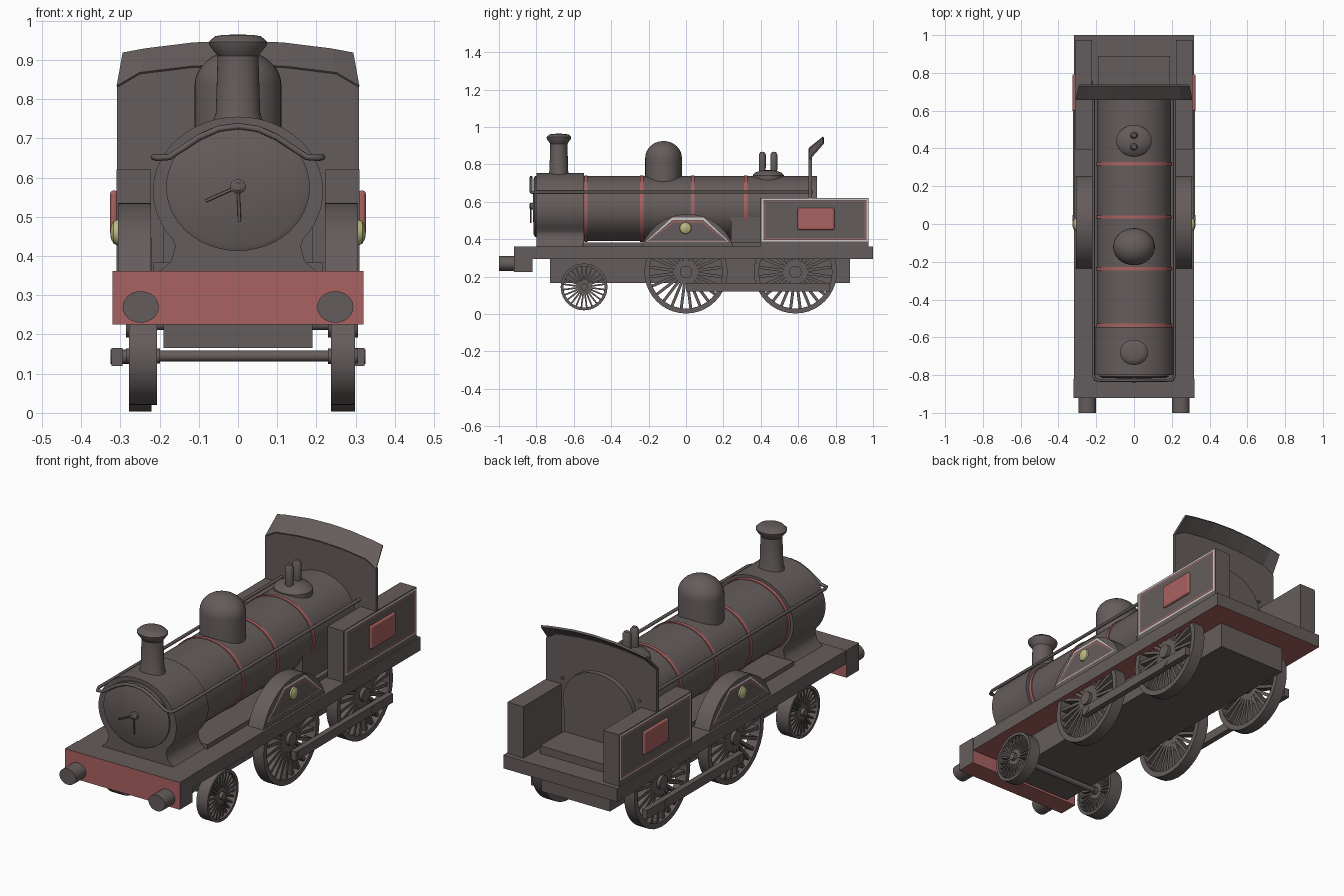
import bpy, bmesh, math
from mathutils import Vector

if "Cube" in bpy.data.objects:
    bpy.data.objects.remove(bpy.data.objects["Cube"])


def material(name, r, g, b):
    m = bpy.data.materials.new(name)
    m.use_nodes = True
    m.diffuse_color = (r, g, b, 1)
    bsdf = m.node_tree.nodes["Principled BSDF"]
    bsdf.inputs["Base Color"].default_value = (r, g, b, 1)
    bsdf.inputs["Roughness"].default_value = 0.8
    return m


GREY = material("charcoal grey", .13, .108, .106)
RED = material("dull red", .4, .12, .12)
WHITE = material("pale lining", .62, .58, .58)
BRASS = material("pale brass", .5, .5, .22)
WIDE = 1.13  # round parts are a little wider than tall


def finish(name, bm, *mats, smooth=True, normals=True):
    bmesh.ops.remove_doubles(bm, verts=bm.verts, dist=1e-5)
    if normals:
        bmesh.ops.recalc_face_normals(bm, faces=bm.faces)
    me = bpy.data.meshes.new(name)
    bm.to_mesh(me)
    bm.free()
    for m in mats:
        me.materials.append(m)
    ob = bpy.data.objects.new(name, me)
    bpy.context.collection.objects.link(ob)
    if smooth:
        bpy.ops.object.select_all(action='DESELECT')
        bpy.context.view_layer.objects.active = ob
        ob.select_set(True)
        bpy.ops.object.shade_smooth_by_angle(angle=math.radians(35))
    return ob


def box(name, x, y, z, *mats, red_if=None):
    bm = bmesh.new()
    bmesh.ops.create_cube(bm, size=1)
    for v in bm.verts:
        v.co = [a + (b - a) * (c + .5) for (a, b), c in zip((x, y, z), v.co)]
    bm.normal_update()
    for f in bm.faces:
        if red_if and red_if(f.normal):
            f.material_index = 1
    return finish(name, bm, *(mats or (GREY,)), smooth=False)


def lathe(name, profile, loc, axis, mat=GREY, wide=WIDE, n=40, closed=False):
    """Spin (radius, position along axis) pairs about an axis."""
    bm = bmesh.new()
    rings = []
    for r, h in profile:
        ring = []
        for i in range(n):
            a = math.tau * i / n
            c, s = r * math.cos(a), r * math.sin(a)
            p = {'x': (h, c, s), 'y': (c * wide, h, s), 'z': (c * wide, s, h)}[axis]
            ring.append(bm.verts.new(Vector(p) + Vector(loc)))
        rings.append(ring)
    pairs = list(zip(rings, rings[1:])) + ([(rings[-1], rings[0])] if closed else [])
    for a, b in pairs:
        for i in range(n):
            j = (i + 1) % n
            bm.faces.new((a[i], a[j], b[j], b[i]))
    if not closed:
        for ring, (r, h) in ((rings[0], profile[0]), (rings[-1], profile[-1])):
            if r > 0:
                bm.faces.new(ring)
    return finish(name, bm, mat)


def rod(name, r, h0, h1, loc, axis, mat=GREY, **kw):
    return lathe(name, [(r, h0), (r, h1)], loc, axis, mat, **kw)


def prism(name, pts, axis, a, b, mat=GREY):
    """Extrude an outline of (x, z) along y, or of (y, z) along x."""
    bm = bmesh.new()
    vs = [bm.verts.new((a, u, z) if axis == 'x' else (u, a, z)) for u, z in pts]
    top = bmesh.ops.extrude_face_region(bm, geom=[bm.faces.new(vs)])
    shift = (b - a, 0, 0) if axis == 'x' else (0, b - a, 0)
    bmesh.ops.translate(bm, vec=shift, verts=[v for v in top['geom'] if isinstance(v, bmesh.types.BMVert)])
    return finish(name, bm, mat)


def tube(name, pts, r):
    cu = bpy.data.curves.new(name, 'CURVE')
    cu.dimensions = '3D'
    cu.bevel_depth, cu.bevel_resolution, cu.use_fill_caps = r, 2, True
    sp = cu.splines.new('POLY')
    sp.points.add(len(pts) - 1)
    for p, co in zip(sp.points, pts):
        p.co = (*co, 1)
    cu.materials.append(GREY)
    bpy.context.collection.objects.link(bpy.data.objects.new(name, cu))


def lined_panel(name, pts, x):
    """Flat plate with a pale border and a thin red line inset in it."""
    bm = bmesh.new()
    vs = [bm.verts.new((x, y, z)) for y, z in (pts if x > 0 else pts[::-1])]
    face = bm.faces.new(vs)
    bm.normal_update()
    for width, index in ((.012, 1), (.008, 0), (.007, 2)):
        for f in bmesh.ops.inset_individual(bm, faces=[face], thickness=width)['faces']:
            f.material_index = index
        face.material_index = 0
    finish(name, bm, GREY, WHITE, RED, smooth=False, normals=False)


def wheel(name, r, x0, x1, y, z, spokes=24):
    rim = .88 * r
    lathe(name + "_rim", [(rim, x0), (r, x0), (r, x1), (rim, x1)], (0, y, z), 'x', closed=True)
    rod(name + "_hub", .15 * r, x0 - .008, x1 + .008, (0, y, z), 'x', n=20)
    bm = bmesh.new()
    xm, half, w = (x0 + x1) / 2, (x1 - x0) * .35, .035 * r
    for i in range(spokes):
        a = math.tau * (i + .5) / spokes
        made = bmesh.ops.create_cube(bm, size=2)['verts']
        for v in made:
            u, t = (.1 * r if v.co.y < 0 else rim + .004), v.co.z * w
            v.co = (xm + v.co.x * half, y + u * math.cos(a) - t * math.sin(a),
                    z + u * math.sin(a) + t * math.cos(a))
    finish(name + "_spokes", bm, GREY, smooth=False)


# Chassis and buffers
box("running_board", (-.317, .317), (-.83, 1), (.294, .361), GREY, RED, red_if=lambda n: n.z < -.5)
box("buffer_beam", (-.32, .32), (-.92, -.82), (.225, .362), GREY, RED,
    red_if=lambda n: abs(n.y) > .5 or n.z < -.5)
box("lower_frame", (-.19, .19), (-.727, .877), (.165, .3))
box("boiler_plinth", (-.215, .215), (-.55, .68), (.355, .383))
box("cab_step", (-.19, .19), (.7, .89), (.355, .4))

# Boiler, firebox and bands
MID = (0, 0, .564)
rod("boiler", .174, -.56, .7, MID, 'y', n=48)
box("firebox", (-.19, .19), (.24, .698), (.36, .56))
for i, y in enumerate((-.535, -.237, .037, .32)):
    lathe(f"boiler_band_{i + 1}", [(.17, y - .009), (.178, y - .009), (.178, y + .009), (.17, y + .009)],
          MID, 'y', RED, n=48, closed=True)

# Smokebox with flared saddle
saddle = [(.16, .425), (.17, .387), (.2, .36)]
arc = [math.radians(-40 + 260 * i / 36) for i in range(37)]
prism("smokebox", [(x, z) for x, z in saddle[::-1]]
      + [(.217 * math.cos(a), .565 + .19 * math.sin(a)) for a in arc]
      + [(-x, z) for x, z in saddle], 'y', -.8, -.545)
lathe("smokebox_door", [(.162, -.79), (.162, -.808), (.15, -.814), (0, -.82)], (0, 0, .575), 'y', n=48)
lathe("door_knob", [(.018, -.81), (.018, -.832), (.01, -.838), (0, -.838)], (0, 0, .577), 'y', n=20)
tube("door_handle_side", [(0, -.83, .577), (-.082, -.83, .54)], .004)
tube("door_handle_down", [(0, -.83, .577), (.004, -.83, .487)], .004)

# Handrail sweeping over the smokebox front and along the boiler
half = [(.215, .68, .652), (.215, -.8, .652), (.205, -.825, .65), (.175, -.828, .652),
        (.145, -.828, .672), (.1, -.828, .702), (.05, -.828, .724)]
tube("handrail", half + [(0, -.828, .731)] + [(-x, y, z) for x, y, z in half[::-1]], .008)

# Boiler top fittings
lathe("chimney", [(.062, .725), (.05, .765), (.046, .91), (.064, .936), (.066, .946),
                  (.052, .96), (.036, .963), (0, .965)], (0, -.68, 0), 'z')
lathe("steam_dome", [(.098, .68), (.098, .835)]
      + [(.098 * math.cos(a), .835 + .09 * math.sin(a)) for a in [math.pi / 16 * i for i in range(1, 9)]],
      (0, -.12, 0), 'z')
lathe("safety_valve_base", [(.083, .7), (.083, .742), (.07, .757), (.035, .768), (0, .77)], (0, .44, 0), 'z')
for name, y in (("front", .408), ("rear", .47)):
    lathe(name + "_safety_valve", [(.016, .74), (.019, .79), (.019, .852), (.011, .866), (0, .868)],
          (0, y, 0), 'z', n=16)

# Cab sheet and its backward leaning canopy
edge = [(-.308, .83), (-.25, .864), (-.12, .88), (0, .885), (.12, .88), (.25, .864), (.308, .83)]
prism("cab_front_sheet", [(-.308, .36)] + edge + [(.308, .36)], 'y', .656, .674)
bm = bmesh.new()
rows = [(bm.verts.new((x, .66, z)),
         bm.verts.new((x * .95, .735, .945 - .03 * (x / .308) ** 2)))
        for x, z in edge]
for (a, b), (c, d) in zip(rows, rows[1:]):
    bm.faces.new((a, c, d, b))
canopy = finish("cab_canopy", bm, GREY, smooth=False)
mod = canopy.modifiers.new("thickness", 'SOLIDIFY')
mod.thickness, mod.offset = .01, 0

# Side tanks, splashers, rods and wheels on both sides
R, CZ = .259, .276
arch = [(R * math.sin(t), CZ + R * math.cos(t)) for t in [math.radians(-71 + 142 * i / 24) for i in range(25)]]
tank_outline = [(.405, .387), (.973, .387), (.973, .617), (.405, .617)]
splasher_outline = [(-.215, .387), (.23, .387), (.095, .515), (-.075, .515)]
for side, s in (("left", 1), ("right", -1)):
    box(side + "_side_tank", sorted((s * .222, s * .31)), (.395, .975), (.36, .62))
    lined_panel(side + "_tank_panel", tank_outline, s * .314)
    plaque = box(side + "_tank_plaque", sorted((s * .306, s * .326)), (.597, .793), (.45, .567), RED)
    bev = plaque.modifiers.new("rounded", 'BEVEL')
    bev.width, bev.segments = .009, 3
    prism(side + "_splasher", [(y + .008, z) for y, z in arch], 'x', s * .222, s * .306)
    lined_panel(side + "_splasher_panel", splasher_outline, s * .31)
    lathe(side + "_splasher_boss", [(.033, s * .306), (.029, s * .317), (.016, s * .324), (0, s * .326)],
          (0, -.003, .46), 'x', BRASS, n=24)
    lathe(side + "_buffer", [(.04, -1), (.04, -.915)], (s * .248, 0, .27), 'y', wide=1.15)
    x0, x1 = (.237, .298) if s > 0 else (-.278, -.22)
    wheel(side + "_front_driver", .222, x0, x1, 0, .225)
    wheel(side + "_rear_driver", .222, x0, x1, .585, .225)
    wheel(side + "_leading_wheel", .125, x0, x1 if s > 0 else -.207, -.545, .145)
    box(side + "_coupling_rod", sorted((s * .294, s * .323)), (0, .77), (.12, .165))
    for name, y in (("front", .03), ("rear", .615)):
        rod(f"{side}_{name}_crank_pin", .018, s * .23, s * .325, (0, y, .143), 'x', n=16)

for name, y, z in (("leading", -.545, .145), ("front_driver", 0, .225), ("rear_driver", .585, .225)):
    rod(name + "_axle", .014, -.27, .3, (0, y, z), 'x', n=16)
